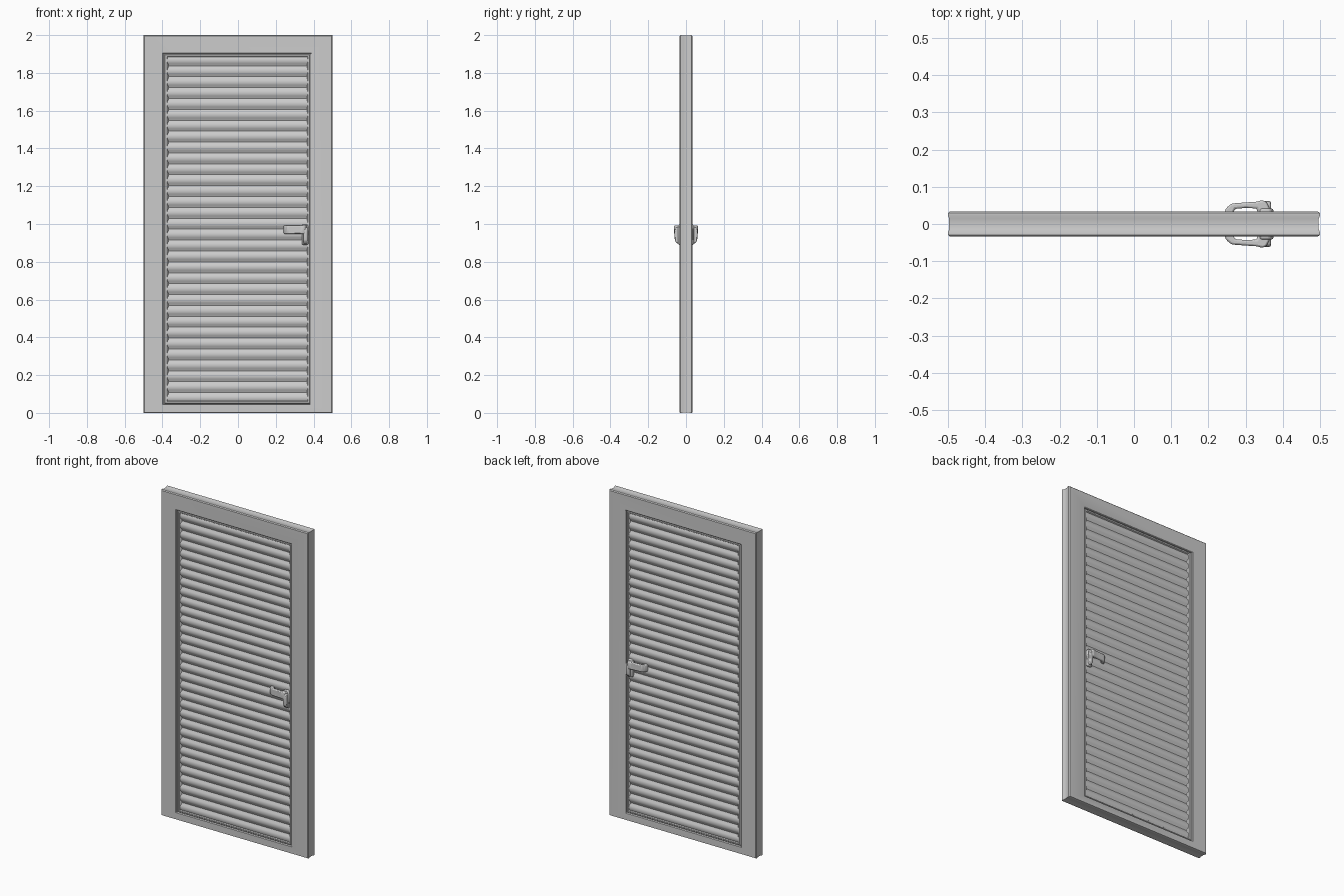
import bpy, bmesh, math

if "Cube" in bpy.data.objects:
    bpy.data.objects.remove(bpy.data.objects["Cube"])


def finish(name, bm, bevel=0.0, segments=2):
    bmesh.ops.recalc_face_normals(bm, faces=bm.faces)
    mesh = bpy.data.meshes.new(name)
    bm.to_mesh(mesh)
    bm.free()
    ob = bpy.data.objects.new(name, mesh)
    bpy.context.collection.objects.link(ob)
    bpy.context.view_layer.objects.active = ob
    ob.select_set(True)
    bpy.ops.object.shade_smooth_by_angle(angle=math.radians(35))
    ob.select_set(False)
    if bevel:
        mod = ob.modifiers.new("Bevel", "BEVEL")
        mod.width, mod.segments, mod.limit_method = bevel, segments, 'ANGLE'
    return ob


def ring(name, outer, inner, profile):
    """Sweep a closed (t, y) profile round a rectangle; t runs from outer to inner."""
    bm = bmesh.new()
    loops = []
    for t, y in profile:
        x0, x1, z0, z1 = [a + (b - a) * t for a, b in zip(outer, inner)]
        loops.append([bm.verts.new((x, y, z))
                      for x, z in ((x0, z0), (x1, z0), (x1, z1), (x0, z1))])
    for a, b in zip(loops, loops[1:] + loops[:1]):
        for i in range(4):
            j = (i + 1) % 4
            bm.faces.new((a[i], a[j], b[j], b[i]))
    return finish(name, bm)


def prism(name, points, offset, bevel=0.0):
    """Fill a closed outline and extrude it along offset."""
    bm = bmesh.new()
    face = bm.faces.new([bm.verts.new(p) for p in points])
    new = bmesh.ops.extrude_face_region(bm, geom=[face])["geom"]
    bmesh.ops.translate(bm, vec=offset,
                        verts=[v for v in new if isinstance(v, bmesh.types.BMVert)])
    return finish(name, bm, bevel)


def symmetric(half):
    return half + [(t, -y) for t, y in reversed(half)]


# Outer door frame with softened edges and a shallow groove along its rim
opening = (-0.395, 0.385, 0.045, 1.90)
ring("door_frame", (-0.5, 0.5, 0, 2), opening,
     symmetric([(0.03, 0.014), (0.0, 0.022), (0.0, 0.029), (0.05, 0.034),
                (0.96, 0.034), (1.0, 0.031)]))

# Raised bead inside the opening
ring("panel_bead", (-0.397, 0.387, 0.043, 1.902), (-0.368, 0.364, 0.066, 1.882),
     symmetric([(0.0, 0.024), (0.2, 0.024), (0.4, 0.029), (0.7, 0.029), (1.0, 0.020)]))

# Louvred panel: rippled slats on both faces
slats, steps, bottom, top = 32, 8, 0.05, 1.895
count = slats * steps
wave = []
for i in range(count + 1):
    phase = 2 * math.pi * i / steps
    wave.append((0.0225 - 0.005 * math.cos(phase + 0.4 * math.sin(phase)),
                 bottom + (top - bottom) * i / count))
outline = [(-0.375, -y, z) for y, z in wave] + [(-0.375, y, z) for y, z in reversed(wave)]
prism("louvre_panel", outline, (0.745, 0, 0))

# Handles on both faces: upright plate and bent lever
lever_path = [(0.240, 0.020), (0.247, 0.042), (0.262, 0.055), (0.300, 0.058),
              (0.330, 0.060), (0.345, 0.064), (0.356, 0.060), (0.364, 0.044),
              (0.364, 0.020), (0.335, 0.020), (0.330, 0.042), (0.300, 0.043),
              (0.272, 0.041), (0.262, 0.020)]
plate = [(0.338, 0.89), (0.372, 0.89), (0.375, 0.98), (0.366, 0.997), (0.338, 0.997)]
for side, s in (("front", -1), ("back", 1)):
    prism(side + "_lever", [(x, s * y, 0.948) for x, y in lever_path], (0, 0, 0.044), 0.005)
    prism(side + "_handle_plate", [(x, s * 0.015, z) for x, z in plate],
          (0, s * 0.027, 0), 0.006)
    # Lower grip standing proud of the plate
    prism(side + "_handle_grip",
          [(0.346, s * y, z) for y, z in ((0.02, 0.895), (0.048, 0.897), (0.059, 0.912),
                                          (0.062, 0.96), (0.058, 0.98), (0.02, 0.985))],
          (0.022, 0, 0), 0.005)
